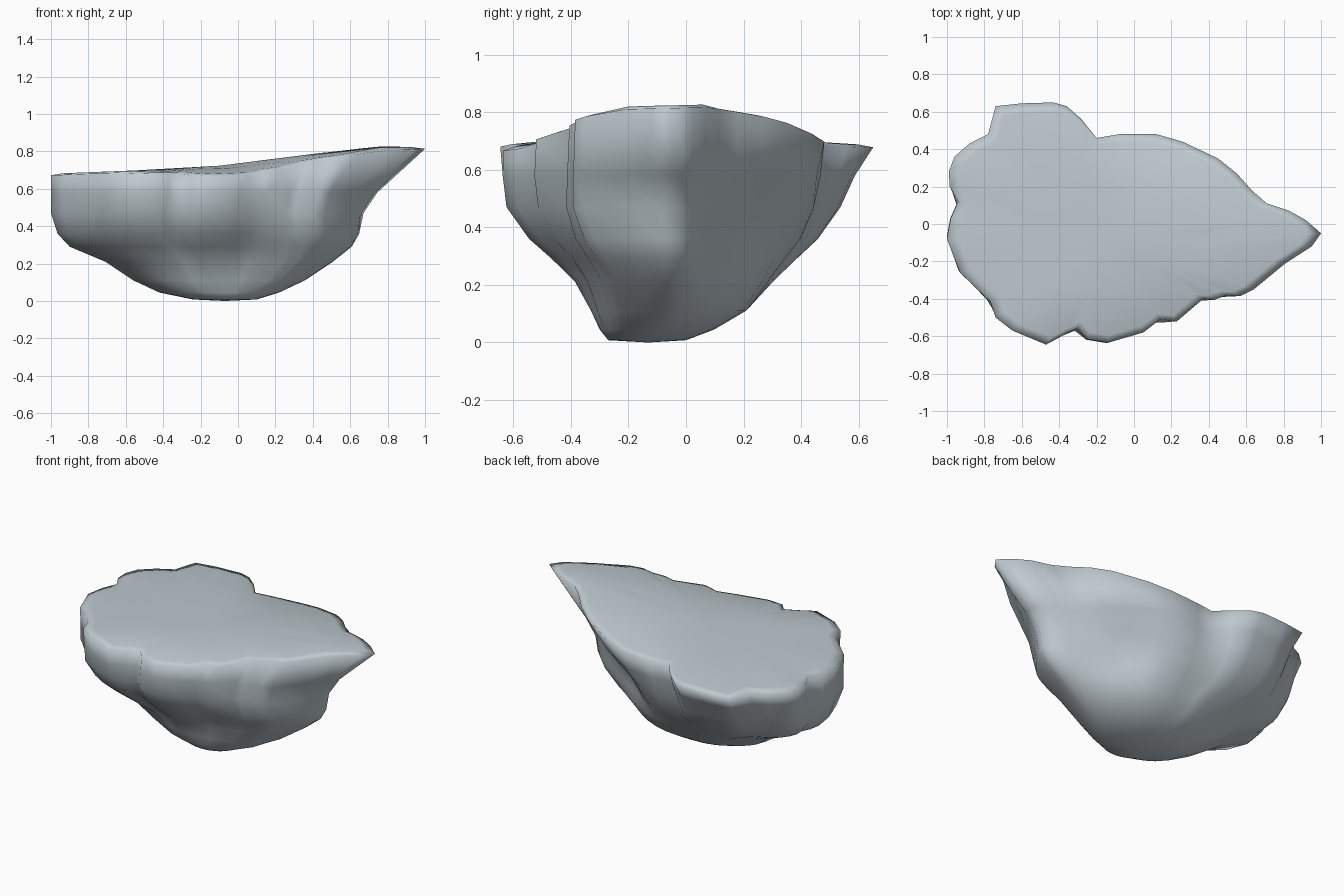
import bpy, bmesh, math

if "Cube" in bpy.data.objects:
    bpy.data.objects.remove(bpy.data.objects["Cube"])

# Rim of the plateau, seen from above, counter-clockwise from the pointed tip
RIM = [(1, -.05), (.92, .02), (.83, .07), (.71, .11), (.63, .18), (.55, .27), (.45, .35),
       (.26, .44), (.12, .48), (-.08, .48), (-.2, .46), (-.28, .56), (-.36, .63), (-.43, .65),
       (-.6, .645), (-.74, .63), (-.78, .48), (-.88, .43), (-.96, .36), (-.99, .28),
       (-.985, .2), (-.94, .12), (-.98, .03), (-1, -.08), (-.93, -.26), (-.77, -.41),
       (-.74, -.5), (-.65, -.57), (-.47, -.645), (-.37, -.59), (-.3, -.555), (-.25, -.615),
       (-.14, -.635), (.05, -.58), (.14, -.51), (.23, -.52), (.37, -.4), (.43, -.405),
       (.5, -.38), (.57, -.385), (.64, -.35), (.81, -.21), (.95, -.12)]
# Lower rings: height, x min, x max, y min, y max, roundness, back hollow depth, front gully (depth, angle)
LEVELS = [(.58, -1, .75, -.645, .595, .2, .06, .04, -58), (.47, -1, .685, -.63, .55, .35, .19, .07, -61),
          (.36, -.965, .668, -.55, .475, .5, .27, .08, -66), (.29, -.9, .625, -.47, .40, .58, .24, .07, -70),
          (.21, -.71, .515, -.39, .315, .7, .13, .05, -76), (.11, -.56, .36, -.335, .22, .85, .04, .03, -82),
          (.045, -.42, .22, -.30, .10, .95, 0, 0, -90), (.008, -.24, .1, -.27, 0, 1, 0, 0, -90)]
HEIGHTS = [(-1, .68), (-.5, .70), (0, .73), (.5, .80), (.75, .827), (1, .822)]
CX, CY = -.1, -.08


def top_z(x, y):
    """Sloping plateau, a little lower at its front and back edges."""
    for (x0, z0), (x1, z1) in zip(HEIGHTS, HEIGHTS[1:]):
        if x <= x1:
            break
    z = z0 + (z1 - z0) * (x - x0) / (x1 - x0)
    return z - .18 * y * y * min(1, max(.18 if y > 0 else 0, (x + .6) / .7))


def dent(a, degrees, power):
    return max(0, math.cos(a - math.radians(degrees))) ** power


def lower_point(p, level):
    """Squeeze a rim point into the level's extents and round it off."""
    z, x0, x1, y0, y1, w, hollow, gully, gully_angle = level
    cx, cy = CX * (1 - w) + (x0 + x1) / 2 * w, CY * (1 - w) + (y0 + y1) / 2 * w
    u = (p[0] - CX) / ((1 - CX) if p[0] > CX else (1 + CX))
    v = (p[1] - CY) / ((.65 - CY) if p[1] > CY else (.645 + CY))
    a = math.atan2(v, u)
    u, v = u + (math.cos(a) - u) * w, v + (math.sin(a) - v) * w
    # hollow under the back right, gully slanting down the front
    s = 1 - hollow * dent(a, 47, 7) - gully * dent(a, gully_angle, 40)
    return (cx + s * u * ((x1 - cx) if u > 0 else (cx - x0)),
            cy + s * v * ((y1 - cy) if v > 0 else (cy - y0)), z)


bm = bmesh.new()
rings = []
# Flat top inside the rounded rim
for k, dz in ((.5, 0), (.93, 0), (1, -.008)):
    rings.append([bm.verts.new((CX + (x - CX) * k, CY + (y - CY) * k,
                                top_z(CX + (x - CX) * k, CY + (y - CY) * k) + dz)) for x, y in RIM])
# Tapering underside
for level in LEVELS:
    rings.append([bm.verts.new(lower_point(p, level)) for p in RIM])
n = len(RIM)
for a, b in zip(rings, rings[1:]):
    for i in range(n):
        j = (i + 1) % n
        bm.faces.new((a[i], b[i], b[j], a[j]))
# Close the top and bottom with fans
for ring, c in ((rings[0], (CX, CY, top_z(CX, CY))), (rings[-1], (-.07, -.13, 0))):
    v = bm.verts.new(c)
    for i in range(n):
        bm.faces.new((v, ring[i], ring[(i + 1) % n]))
bmesh.ops.recalc_face_normals(bm, faces=bm.faces)
for f in bm.faces:
    f.smooth = True

mesh = bpy.data.meshes.new("rock_ledge")
bm.to_mesh(mesh)
bm.free()
rock = bpy.data.objects.new("rock_ledge", mesh)
bpy.context.collection.objects.link(rock)
stone = bpy.data.materials.new("blue grey stone")
stone.diffuse_color = (.52, .59, .63, 1)
stone.use_nodes = True
stone.node_tree.nodes["Principled BSDF"].inputs["Base Color"].default_value = stone.diffuse_color
mesh.materials.append(stone)
